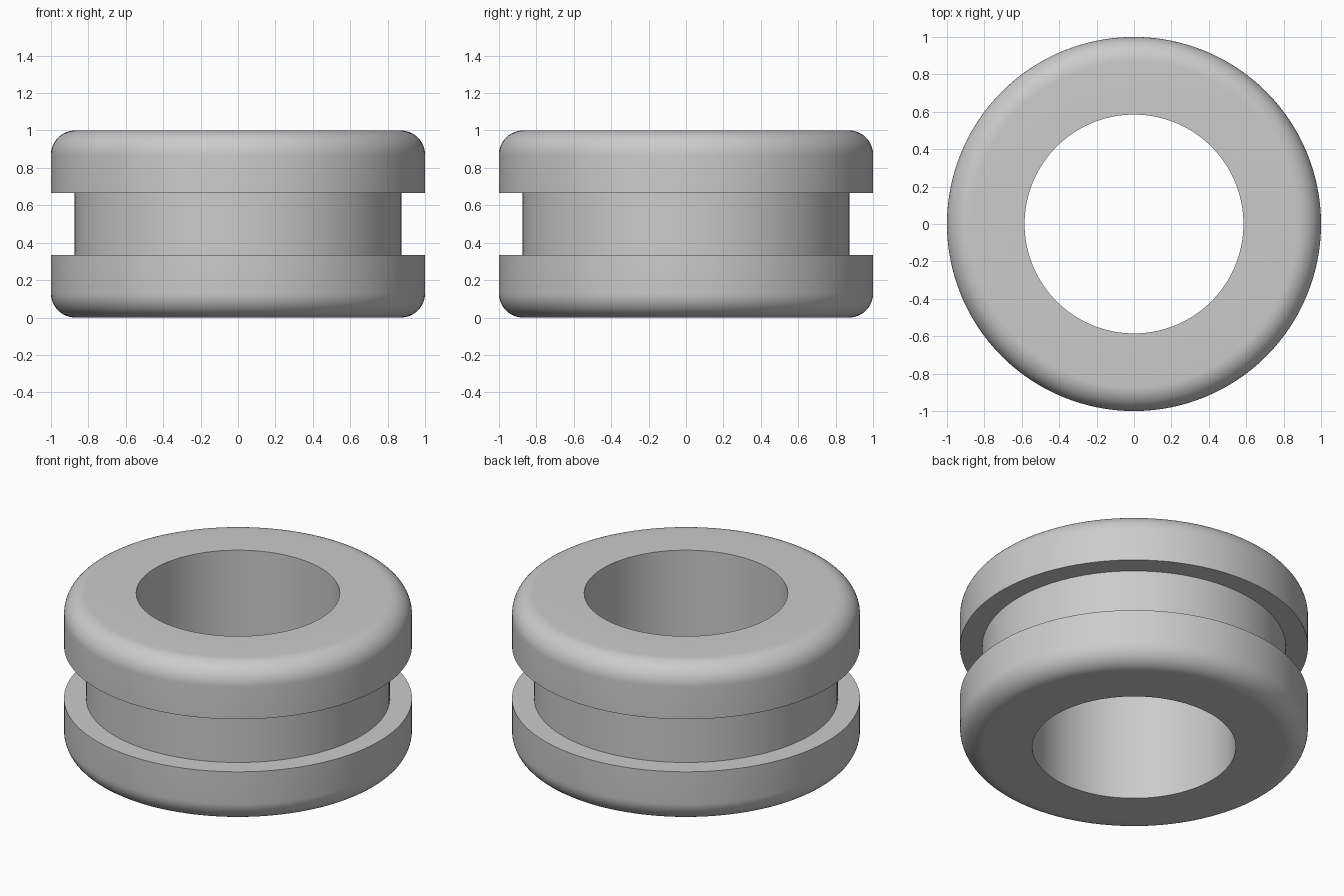
import bpy
import bmesh
from math import cos, sin, pi, radians

cube = bpy.data.objects.get("Cube")
if cube:
    bpy.data.objects.remove(cube, do_unlink=True)

# Main dimensions
OUTER, GROOVE, BORE = 1.0, 0.873, 0.585
HEIGHT, LIP, FILLET = 1.0, 1 / 3, 0.13
SEGMENTS, FILLET_STEPS = 128, 12

# Rubber material
rubber = bpy.data.materials.new("grey_rubber")
rubber.use_nodes = True
colour = (0.6, 0.6, 0.6, 1)
rubber.diffuse_color = colour
bsdf = rubber.node_tree.nodes["Principled BSDF"]
bsdf.inputs["Base Color"].default_value = colour
bsdf.inputs["Roughness"].default_value = 0.6

# Lower half of the section: bore edge, rounded rim, lip, groove wall
lower = [(BORE, 0)]
for i in range(FILLET_STEPS + 1):
    a = pi / 2 * i / FILLET_STEPS
    lower.append((OUTER - FILLET + FILLET * sin(a), FILLET - FILLET * cos(a)))
lower += [(OUTER, LIP), (GROOVE, LIP)]

# Mirror it for the upper half, giving a closed section
section = lower + [(r, HEIGHT - z) for r, z in reversed(lower)]

# Revolve the section into the ring
bm = bmesh.new()
rings = []
for s in range(SEGMENTS):
    a = 2 * pi * s / SEGMENTS
    rings.append([bm.verts.new((r * cos(a), r * sin(a), z)) for r, z in section])
n = len(section)
for s in range(SEGMENTS):
    here, there = rings[s], rings[(s + 1) % SEGMENTS]
    for i in range(n):
        j = (i + 1) % n
        bm.faces.new((here[i], there[i], there[j], here[j]))
bmesh.ops.recalc_face_normals(bm, faces=bm.faces[:])
mesh = bpy.data.meshes.new("grommet")
bm.to_mesh(mesh)
bm.free()
mesh.materials.append(rubber)

grommet = bpy.data.objects.new("grommet", mesh)
bpy.context.collection.objects.link(grommet)

# Smooth shading with crisp bore and groove edges
bpy.ops.object.select_all(action="DESELECT")
grommet.select_set(True)
bpy.context.view_layer.objects.active = grommet
bpy.ops.object.shade_smooth_by_angle(angle=radians(30))
